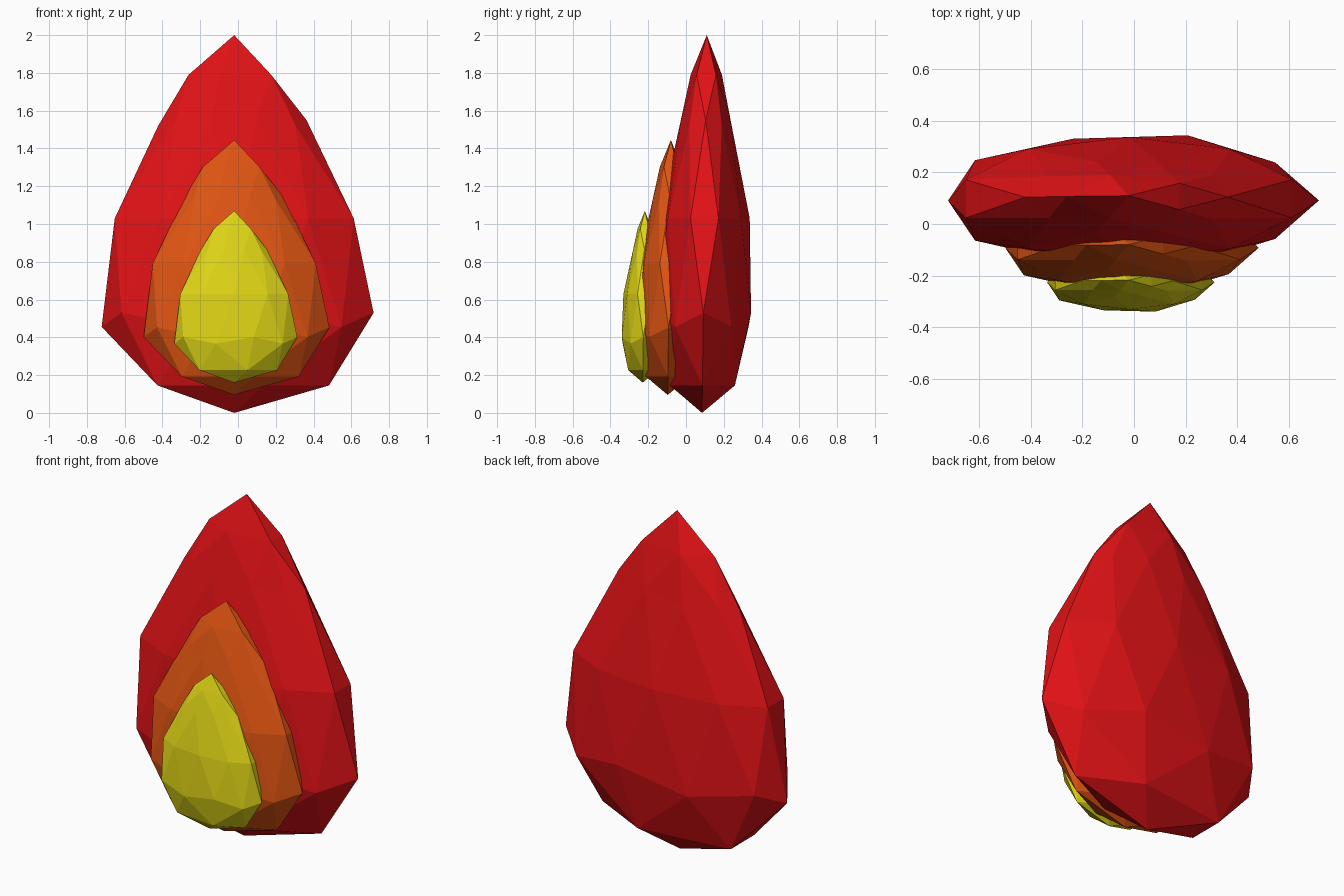
import bpy

if "Cube" in bpy.data.objects:
    bpy.data.objects.remove(bpy.data.objects["Cube"])

# Flame profile: sphere height -> (horizontal scale, finished height)
PROFILE = [(-1.0, 1.0, 0.0), (-0.851, 0.955, 0.145), (-0.526, 0.825, 0.455),
           (-0.447, 0.825, 0.53), (0.0, 0.665, 1.03), (0.447, 0.45, 1.52),
           (0.526, 0.45, 1.55), (0.851, 0.46, 1.79), (1.0, 0.46, 2.0)]
DEPTH = 0.36   # front-to-back flattening
LEAN = 0.025   # backward drift of the tip


def profile(z):
    z = max(-1.0, min(1.0, z))
    for (a, s0, h0), (b, s1, h1) in zip(PROFILE, PROFILE[1:]):
        if z <= b:
            t = (z - a) / (b - a)
            return s0 + t * (s1 - s0), h0 + t * (h1 - h0)
    return PROFILE[-1][1:]


def flame(name, color, width, height, y, base):
    # Low-poly icosphere reshaped into a flattened teardrop
    bpy.ops.mesh.primitive_ico_sphere_add(subdivisions=2, radius=1)
    ob = bpy.context.object
    ob.name = name
    for v in ob.data.vertices:
        s, h = profile(v.co.z)
        v.co = (-v.co.x * s * width - 0.02,
                -v.co.y * s * width * DEPTH + y + LEAN * width * h / 2,
                base + h * height)
    mat = bpy.data.materials.new(name + "_color")
    mat.diffuse_color = (*color, 1)
    mat.use_nodes = True
    mat.node_tree.nodes["Principled BSDF"].inputs["Base Color"].default_value = mat.diffuse_color
    ob.data.materials.append(mat)


# Three nested flames, back to front
flame("outer_flame", (0.75, 0.006, 0.008), 1.0, 1.0, 0.085, 0.0)
flame("middle_flame", (0.75, 0.09, 0.006), 0.683, 0.675, -0.097, 0.095)
flame("inner_flame", (0.75, 0.67, 0.008), 0.452, 0.455, -0.229, 0.16)
